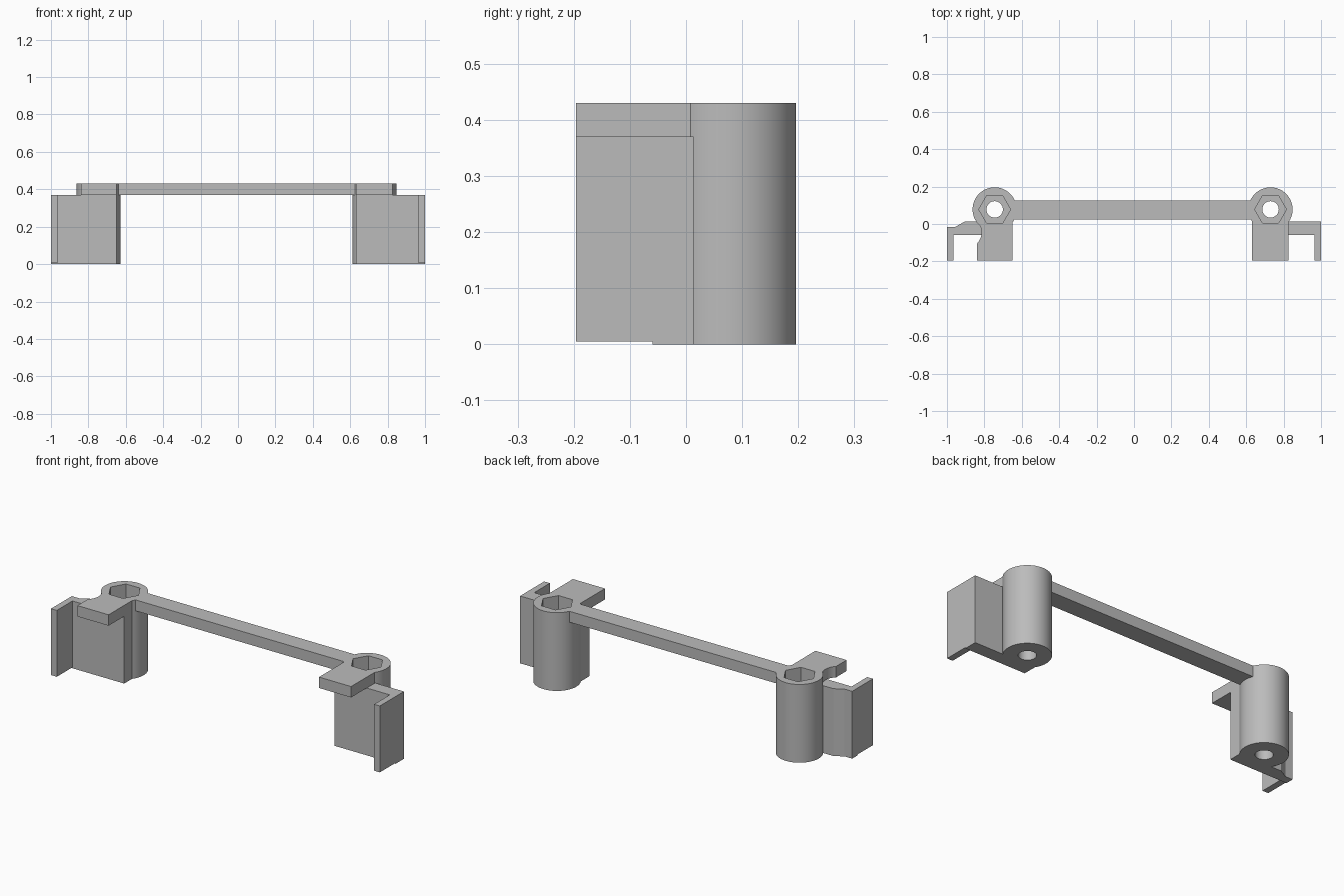
import bpy
import bmesh
from math import cos, sin, tau

if "Cube" in bpy.data.objects:
    bpy.data.objects.remove(bpy.data.objects["Cube"], do_unlink=True)

grey = bpy.data.materials.new("plain grey")
grey.use_nodes = True
COLOUR = (0.5, 0.5, 0.5, 1)
grey.diffuse_color = COLOUR
grey.node_tree.nodes["Principled BSDF"].inputs["Base Color"].default_value = COLOUR

TOP, DECK = 0.43, 0.37          # top of the part, underside of bar and plates
POST_Y, POST_R = 0.078, 0.118


def prism(name, points, z0, z1):
    """Extrude a plan outline from z0 to z1."""
    bm = bmesh.new()
    base = bm.faces.new([bm.verts.new((x, y, z0)) for x, y in points])
    side = bmesh.ops.extrude_face_region(bm, geom=[base])["geom"]
    verts = [v for v in side if isinstance(v, bmesh.types.BMVert)]
    bmesh.ops.translate(bm, verts=verts, vec=(0, 0, z1 - z0))
    bmesh.ops.recalc_face_normals(bm, faces=bm.faces)
    mesh = bpy.data.meshes.new(name)
    bm.to_mesh(mesh)
    bm.free()
    mesh.materials.append(grey)
    obj = bpy.data.objects.new(name, mesh)
    bpy.context.collection.objects.link(obj)
    return obj


def ring(x, y, r, sides):
    return [(x + r * cos(tau * i / sides), y + r * sin(tau * i / sides))
            for i in range(sides)]


def rect(x0, x1, y0, y1):
    return [(x0, y0), (x1, y0), (x1, y1), (x0, y1)]


def select(obj):
    bpy.ops.object.select_all(action="DESELECT")
    obj.select_set(True)
    bpy.context.view_layer.objects.active = obj


def cut(obj, outline, z0, z1):
    """Subtract a prism from obj and discard the cutter."""
    cutter = prism("cutter", outline, z0, z1)
    cutter.hide_render = True
    mod = obj.modifiers.new("cut", "BOOLEAN")
    mod.operation, mod.solver, mod.object = "DIFFERENCE", "EXACT", cutter
    select(obj)
    bpy.ops.object.modifier_apply(modifier=mod.name)
    bpy.data.objects.remove(cutter, do_unlink=True)


# Wall outlines: the right one has a relieved back near its outer end
right_wall = [(-1, -0.06), (-0.65, -0.06), (-0.65, 0.06), (-0.745, 0.06),
              (-0.83, 0.013), (-0.905, 0.013), (-0.955, -0.015), (-1, -0.015)]
left_wall = [(1, -0.06), (0.63, -0.06), (0.63, 0.06), (0.825, 0.06),
             (0.825, 0.013), (1, 0.013)]

bar = prism("cross_bar", rect(-0.745, 0.73, 0.025, 0.125), DECK, TOP)

for side, x, plate_x, lip_x, wall_outline in (
        ("right", -0.745, (-0.84, -0.65), (-1, -0.965), right_wall),
        ("left", 0.73, (0.63, 0.825), (0.965, 1), left_wall)):
    post_outline = ring(x, POST_Y, POST_R, 64)

    # Post with hexagonal pocket and through hole
    post = prism(side + "_post", post_outline, 0, TOP)
    cut(post, ring(x, POST_Y, 0.085, 6), 0.12, 0.5)
    cut(post, ring(x, POST_Y, 0.044, 32), -0.1, 0.3)

    # Top plate, back wall and end lip
    plate = prism(side + "_plate", rect(*plate_x, -0.196, 0.05), DECK, TOP)
    wall = prism(side + "_wall", wall_outline, 0, DECK)
    prism(side + "_end_lip", rect(*lip_x, -0.196, -0.06), 0.005, DECK)
    for part in (plate, wall, bar):
        cut(part, post_outline, -0.1, 0.6)

    # Round clearance notch in the side of the right plate
    if side == "right":
        cut(plate, ring(-0.9, -0.045, 0.085, 48), 0.3, 0.5)

    for part in (post, plate):
        select(part)
        bpy.ops.object.shade_smooth_by_angle()
